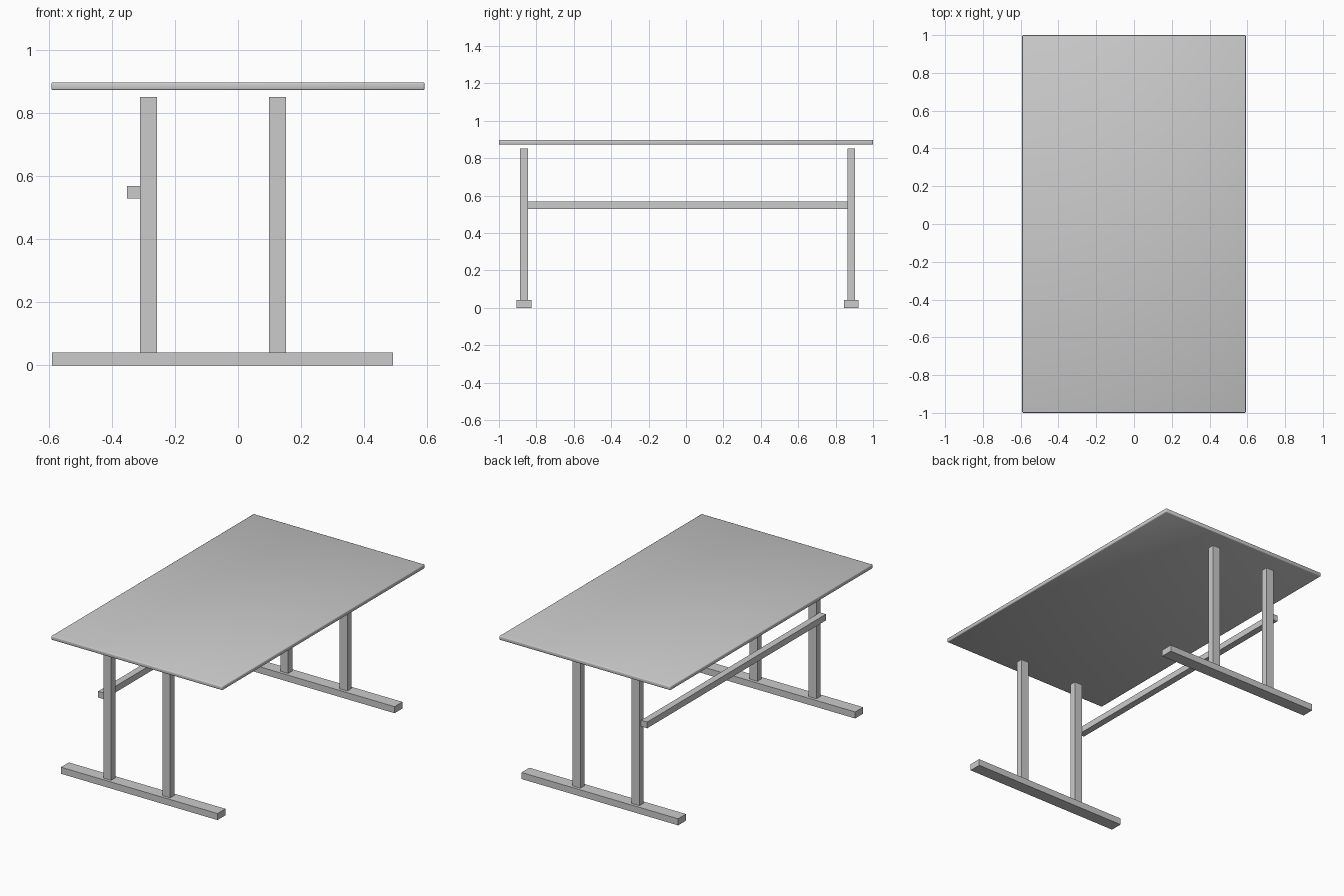
import bpy

if "Cube" in bpy.data.objects:
    bpy.data.objects.remove(bpy.data.objects["Cube"])


def box(name, x, y, z):
    """Box spanning the given (min, max) ranges."""
    bpy.ops.mesh.primitive_cube_add(size=1)
    ob = bpy.context.object
    ob.name = name
    for v in ob.data.vertices:
        v.co = [lo + (c + 0.5) * (hi - lo) for c, (lo, hi) in zip(v.co, (x, y, z))]
    return ob


# Table top: thin slab with softened, smooth-shaded edges
top = box("table_top", (-0.592, 0.592), (-1, 1), (0.873, 0.898))
bevel = top.modifiers.new("soft_edges", "BEVEL")
bevel.width = 0.005
bevel.segments = 2
bpy.ops.object.shade_smooth()

# Two end frames: a long foot carrying two uprights
for side, y in (("front", -0.866), ("back", 0.883)):
    box(f"{side}_foot", (-0.591, 0.492), (y - 0.039, y + 0.039), (0, 0.041))
    for label, x in (("left", -0.284), ("right", 0.125)):
        box(f"{side}_{label}_leg", (x - 0.027, x + 0.027),
            (y - 0.0205, y + 0.0205), (0.041, 0.851))

# Stretcher bar fixed to the outside of the left legs
box("stretcher_bar", (-0.353, -0.311), (-0.878, 0.887), (0.53, 0.569))
